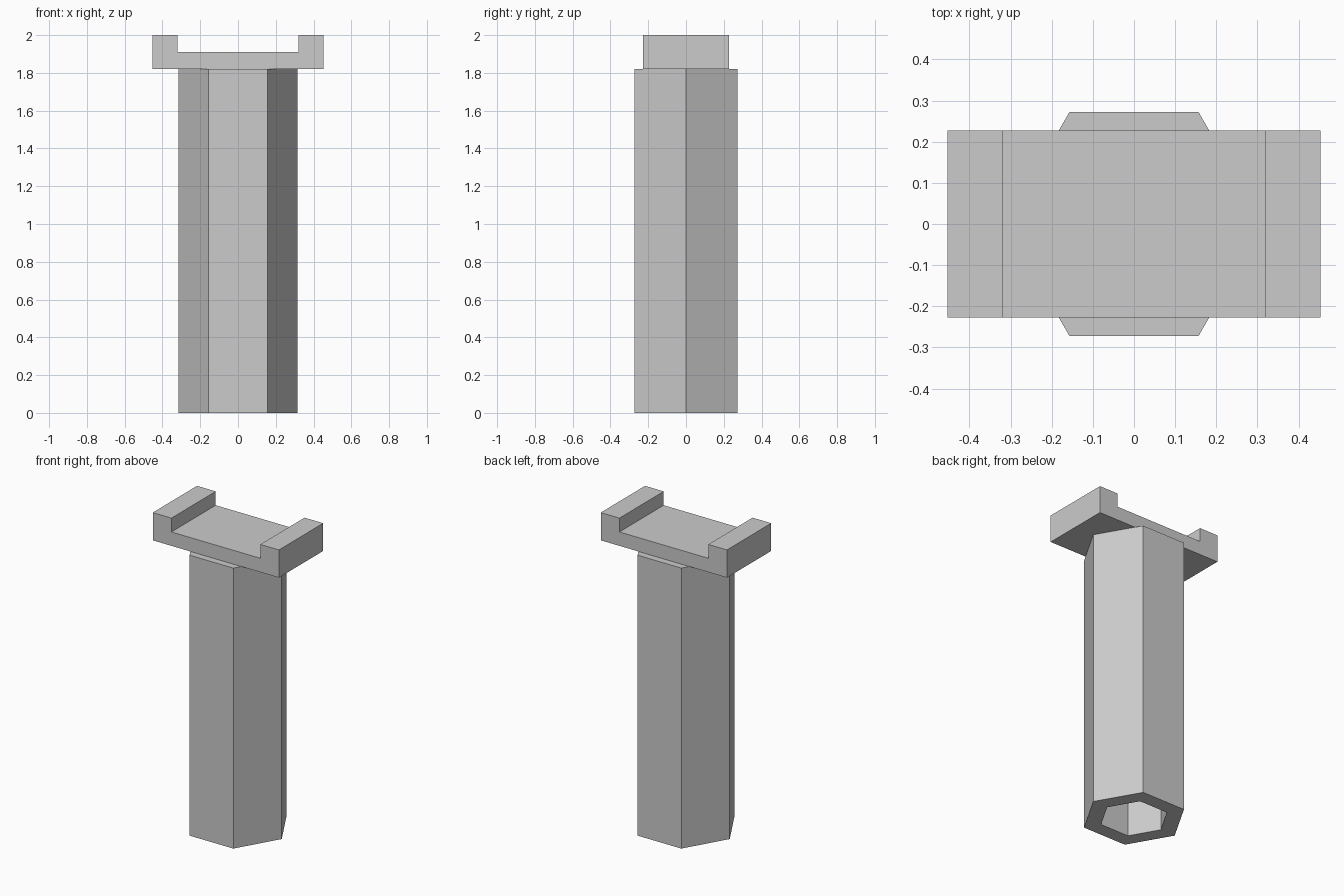
import bpy, bmesh
from math import cos, sin, pi

cube = bpy.data.objects.get("Cube")
if cube:
    bpy.data.objects.remove(cube, do_unlink=True)

grey = bpy.data.materials.new("plain grey")
grey.use_nodes = True
colour = (0.6, 0.6, 0.6, 1)
grey.diffuse_color = colour
grey.node_tree.nodes["Principled BSDF"].inputs["Base Color"].default_value = colour

SHAFT_TOP = 1.82


def finish(name, bm):
    bmesh.ops.recalc_face_normals(bm, faces=bm.faces)
    mesh = bpy.data.meshes.new(name)
    bm.to_mesh(mesh)
    bm.free()
    mesh.materials.append(grey)
    obj = bpy.data.objects.new(name, mesh)
    bpy.context.collection.objects.link(obj)


def hexagon(bm, radius, z):
    return [bm.verts.new((radius * cos(i * pi / 3), radius * sin(i * pi / 3), z))
            for i in range(6)]


# Hollow six-sided shaft: outer wall, rims and bore
bm = bmesh.new()
outer, bore = 0.314, 0.207
rings = [hexagon(bm, r, z) for r, z in
         ((outer, 0), (outer, SHAFT_TOP), (bore, SHAFT_TOP), (bore, 0))]
for k, ring in enumerate(rings):
    following = rings[(k + 1) % len(rings)]
    for i in range(6):
        j = (i + 1) % 6
        bm.faces.new((ring[i], ring[j], following[j], following[i]))
finish("hollow_shaft", bm)

# Channel-shaped head: flat bed with a raised rail at each end
bm = bmesh.new()
half = [(0.453, SHAFT_TOP), (0.453, 2), (0.319, 2), (0.319, 1.91)]
profile = half + [(-x, z) for x, z in reversed(half)]
depth = 0.227
face = bm.faces.new([bm.verts.new((x, -depth, z)) for x, z in profile])
extruded = bmesh.ops.extrude_face_region(bm, geom=[face], use_keep_orig=True)
bmesh.ops.translate(bm, vec=(0, 2 * depth, 0),
                    verts=[v for v in extruded["geom"] if isinstance(v, bmesh.types.BMVert)])
finish("channel_head", bm)
